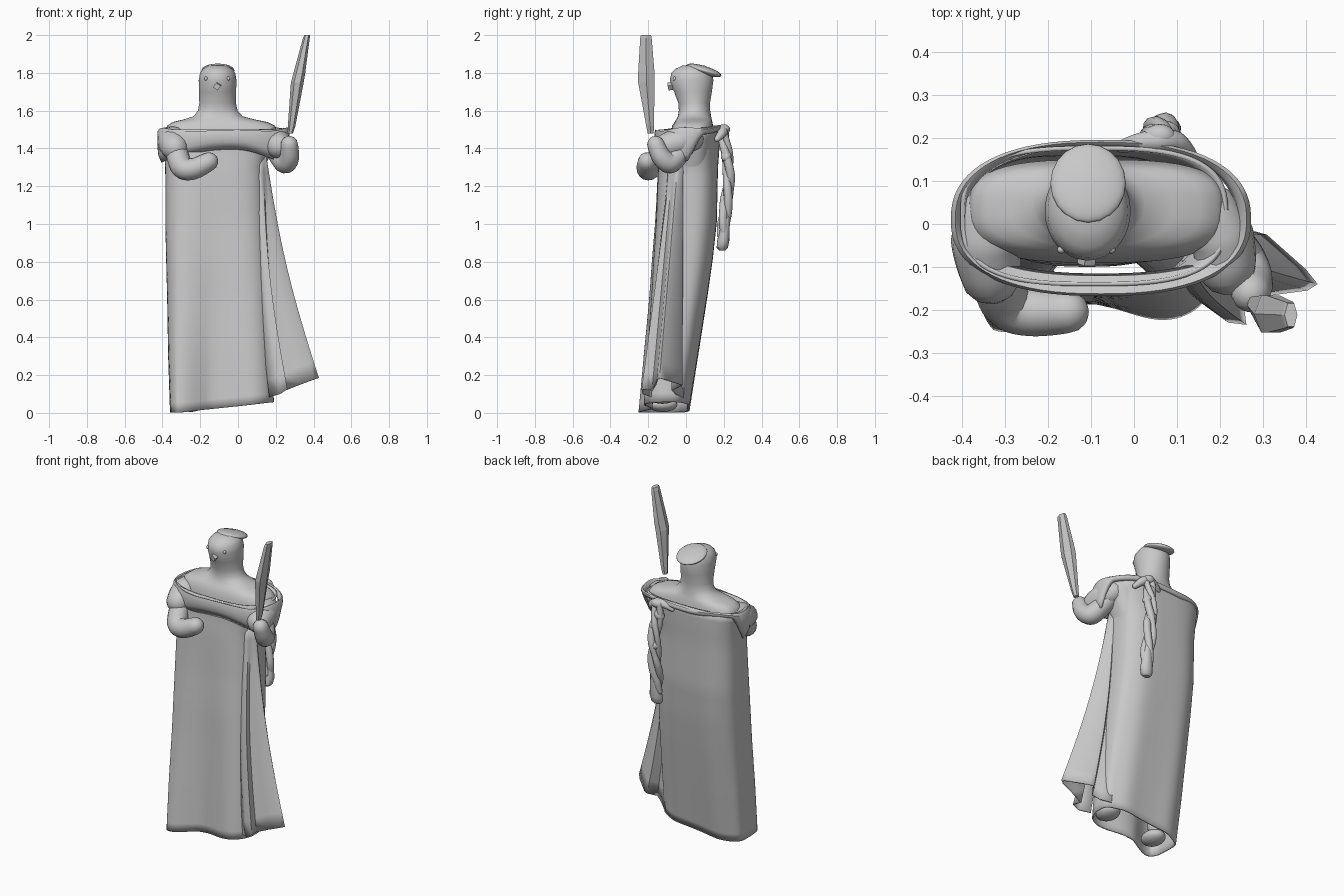
import bpy, bmesh, math, random
from mathutils import Vector

if "Cube" in bpy.data.objects:
    bpy.data.objects.remove(bpy.data.objects["Cube"])

random.seed(4)
grey = bpy.data.materials.new("plain grey")
grey.diffuse_color = (0.58, 0.58, 0.58, 1)
grey.use_nodes = True
grey.node_tree.nodes["Principled BSDF"].inputs["Base Color"].default_value = grey.diffuse_color
smooth = []


def finish(name, bm, soft=True):
    bmesh.ops.recalc_face_normals(bm, faces=bm.faces[:])
    me = bpy.data.meshes.new(name)
    bm.to_mesh(me)
    bm.free()
    me.materials.append(grey)
    ob = bpy.data.objects.new(name, me)
    bpy.context.collection.objects.link(ob)
    if soft:
        smooth.append(ob)
    return ob


def loft(name, rings, closed=True, caps=False, soft=True, thick=0):
    """Skin a list of point rings into one surface."""
    bm = bmesh.new()
    rows = [[bm.verts.new(p) for p in r] for r in rings]
    n = len(rows[0])
    for a, b in zip(rows, rows[1:]):
        for i in range(n if closed else n - 1):
            j = (i + 1) % n
            bm.faces.new((a[i], a[j], b[j], b[i]))
    if caps:
        bm.faces.new(rows[0])
        bm.faces.new(rows[-1])
    ob = finish(name, bm, soft)
    if thick:
        m = ob.modifiers.new("cloth thickness", "SOLIDIFY")
        m.thickness = thick
        m.offset = -1
    return ob


def oval(z, cx, cy, rx, ry, e=2.0, n=48):
    pts = []
    for i in range(n):
        a = 2 * math.pi * i / n
        c, s = math.cos(a), math.sin(a)
        pts.append(Vector((cx + rx * math.copysign(abs(c) ** (2 / e), c),
                           cy + ry * math.copysign(abs(s) ** (2 / e), s), z)))
    return pts


def sample(table, s):
    """Interpolate rows of a table by their first column."""
    for a, b in zip(table, table[1:]):
        if s <= b[0]:
            t = (s - a[0]) / (b[0] - a[0])
            return [p + (q - p) * t for p, q in zip(a[1:], b[1:])]
    return table[-1][1:]


def tube(name, pts, radii, sides=16, steps=6):
    """Smooth round-ended tube through points with a radius at each point."""
    P = [Vector(p) for p in pts]
    line = []
    for i in range(len(P) - 1):
        p0, p1, p2, p3 = P[max(i - 1, 0)], P[i], P[i + 1], P[min(i + 2, len(P) - 1)]
        for k in range(steps + (i == len(P) - 2)):
            t = k / steps
            q = 0.5 * (2 * p1 + (p2 - p0) * t + (2 * p0 - 5 * p1 + 4 * p2 - p3) * t * t
                       + (3 * p1 - p0 - 3 * p2 + p3) * t ** 3)
            line.append((q, radii[i] + (radii[i + 1] - radii[i]) * t))
    d0 = (line[0][0] - line[1][0]).normalized()
    d1 = (line[-1][0] - line[-2][0]).normalized()
    (q0, r0), (q1, r1) = line[0], line[-1]
    arcs = [math.radians(x) for x in (25, 50, 70, 85)]
    line = ([(q0 + d0 * r0 * math.sin(x), r0 * math.cos(x)) for x in reversed(arcs)] + line
            + [(q1 + d1 * r1 * math.sin(x), r1 * math.cos(x)) for x in arcs])
    rings, side = [], None
    for i, (q, r) in enumerate(line):
        d = (line[min(i + 1, len(line) - 1)][0] - line[max(i - 1, 0)][0]).normalized()
        side = d.orthogonal() if side is None else side - d * side.dot(d)
        side.normalize()
        up = d.cross(side)
        rings.append([q + r * (side * math.cos(2 * math.pi * k / sides)
                               + up * math.sin(2 * math.pi * k / sides)) for k in range(sides)])
    return loft(name, rings, caps=True)


def ball(name, loc, size, rot=(0, 0, 0)):
    bm = bmesh.new()
    bmesh.ops.create_uvsphere(bm, u_segments=20, v_segments=12, radius=1)
    ob = finish(name, bm)
    ob.location, ob.scale, ob.rotation_euler = loc, size, rot
    return ob


# Torso, neck and head in one turned shape: z, cx, cy, rx, ry, squareness
body = [(1.10, -.11, .01, .22, .11, 2.5), (1.30, -.10, .02, .24, .115, 2.8), (1.44, -.085, .03, .295, .12, 3),
        (1.49, -.085, .035, .30, .115, 3), (1.52, -.09, .035, .285, .108, 3), (1.54, -.095, .04, .25, .10, 2.8),
        (1.553, -.10, .042, .19, .094, 2.5), (1.57, -.105, .045, .13, .088, 2.2),
        (1.60, -.107, .045, .105, .083), (1.64, -.108, .043, .097, .084),
        (1.70, -.108, .037, .098, .10), (1.76, -.108, .03, .10, .115),
        (1.80, -.108, .03, .093, .108), (1.822, -.108, .035, .078, .09), (1.838, -.108, .04, .05, .06),
        (1.843, -.108, .04, .015, .02)]
loft("body_and_head", [oval(*r) for r in body], caps=True)

# Face and crest
for k, x in (("left", -.17), ("right", -.052)):
    ball(k + "_eye", (x, -.060, 1.77), (.009, .009, .011))
bm = bmesh.new()
bmesh.ops.create_cube(bm, size=.03)
beak = finish("beak", bm, False)
beak.location, beak.rotation_euler = (-.11, -.08, 1.73), (.2, math.radians(35), 0)
ball("crest", (-.107, .095, 1.813), (.088, .096, .024), (math.radians(-17), 0, 0))

# Robe: share of the way down, x min, x max, y min, y max
robe = [(0, -.405, .22, -.145, .182), (.07, -.39, .165, -.14, .178), (.14, -.385, .14, -.15, .17),
        (.33, -.385, .15, -.162, .165), (.47, -.38, .16, -.175, .143), (.6, -.375, .17, -.183, .115),
        (.8, -.37, .18, -.198, .068), (1, -.36, .19, -.21, .02)]
rows = []
for k in range(31):
    s = k / 30
    x0, x1, y0, y1 = sample(robe, s)
    ring = oval(0, (x0 + x1) / 2, (y0 + y1) / 2, (x1 - x0) / 2, (y1 - y0) / 2, 2.9, 96)
    for i, p in enumerate(ring):
        a = 2 * math.pi * i / 96
        p.z = 1.5 - (1.5 - (.003 + .11 * max(0, p.x + .3))) * s
        if a > math.pi:
            # front: two broad lobes over the legs, the outer one reaching further forward
            w = min(1, -1.8 * math.sin(a)) * s ** 1.3
            p.y -= w * (.024 * math.cos(2 * math.pi * (p.x - .10) / .43) + .01 * max(0, -p.x - .1))
            p.y -= min(1, -4 * math.sin(a)) * s ** 1.3 * .05 * max(0, min(1, (-p.x - .15) / .18))
        else:
            p.y += .005 * s * math.sin(7 * a) * math.sin(a)
            p.z += .02 * (1 - s) ** 8 * math.sin(a)
    rows.append(ring)
loft("robe", rows, thick=.01)

# Pleated cloth falling at the side, from a narrow gather to a zigzag hem
hem = [(.165, -.19, .085), (.22, -.23, .10), (.262, -.235, .125), (.255, -.18, .12), (.33, -.165, .15),
       (.405, -.155, .178), (.428, -.14, .185), (.40, -.105, .175), (.31, -.025, .15), (.285, -.018, .145),
       (.25, -.07, .12), (.21, -.05, .10), (.16, -.01, .08)]
gather = [(.115 + .035 * math.sin(math.pi * i / 12), -.09 + .10 * i / 12, 1.36) for i in range(13)]
rows = []
for k in range(15):
    s = k / 14
    rows.append([Vector(g).lerp(Vector(h), s) + Vector((-.03 * math.sin(math.pi * s), 0, 0))
                 for g, h in zip(gather, hem)])
loft("side_pleats", rows, closed=False, thick=.008)

# Rolled band around the neckline, deep over the arms and thin across the back
rows = []
for f, z, drop in ((.90, 1.45, 0), (.93, 1.49, 0), (.97, 1.508, 0), (1, 1.49, 0),
                   (1.0, 1.465, .05), (.985, 1.445, .08), (.94, 1.425, .095)):
    ring = oval(z, -.077, .01, .35 * f, .178 * f, 2.4, 72)
    for i, p in enumerate(ring):
        a = 2 * math.pi * i / 72
        sn = math.sin(a)
        back = max(0, min(1, sn * 2.5))
        p.z -= drop * math.cos(a) ** 2 * (1 - back)
        p.z += (1.505 - p.z) * .6 * back + .014 * sn + .005 * math.sin(5 * a + 9 * f)
        if f < .96 and z > 1.44 and sn < 0:
            p.y += .035 * -sn
        if sn > 0:
            p.y += .008 * sn
        elif z < 1.43:
            # lower edge melts into the robe front
            p.y += .012 * -sn
            p.z -= .02 * -sn
    rows.append(ring)
loft("shoulder_band", rows, thick=.008)

# Sleeves and bent arms
tube("left_sleeve", [(-.335, .03, 1.45), (-.345, -.04, 1.435), (-.335, -.115, 1.405)], [.07, .082, .072])
tube("right_sleeve", [(.18, .03, 1.45), (.205, -.03, 1.435), (.215, -.095, 1.415)], [.065, .075, .07])
tube("left_arm", [(-.34, .0, 1.44), (-.325, -.11, 1.38), (-.295, -.185, 1.30), (-.235, -.205, 1.293),
                  (-.155, -.205, 1.33)], [.06, .06, .06, .057, .05])
tube("right_arm", [(.18, .0, 1.43), (.215, -.04, 1.37), (.25, -.085, 1.325), (.272, -.13, 1.355),
                   (.272, -.16, 1.42)], [.058, .058, .058, .052, .046])

# Faceted paddle held upright: z, cx, cy, half x, half y
paddle = [(1.48, .277, -.187, .014, .018), (1.52, .284, -.19, .02, .024), (1.75, .314, -.21, .034, .05),
          (1.80, .325, -.21, .031, .05), (1.985, .362, -.212, .018, .035), (2.0, .366, -.212, .015, .031)]
loft("paddle", [oval(*r, n=6) for r in paddle], caps=True, soft=False)

# Knotted cord hanging down the back
for k in range(3):
    pts = []
    for i in range(10):
        t = i / 9
        ang = k * 2.1 + 7 * t
        pts.append((.055 + .014 * t + .024 * math.cos(ang), .195 + .03 * math.sin(math.pi * min(1, t * 1.1))
                    + .014 * math.sin(ang), 1.5 - .56 * t))
    tube("cord_strand_%d" % (k + 1), pts,
         [.016 + .008 * random.random() for _ in pts], 10, 4)
tube("neckline_knot", [(-.03, .18, 1.475), (.01, .19, 1.495), (.06, .195, 1.50), (.10, .19, 1.48),
                       (.13, .165, 1.45)], [.014, .022, .028, .025, .016], 12)
for z, x, y in ((1.50, .06, .205), (1.43, .045, .205), (1.36, .075, .212), (1.24, .06, .225)):
    ball("knot", (x, y, z), (.036, .028, .027), (0, random.uniform(-.8, .8), 0))
# Flattened end of the cord
loft("cord_tail", [oval(*r, n=16) for r in ((1.10, .068, .215, .018, .016), (1.0, .075, .208, .028, .024),
                                          (.91, .072, .197, .04, .032), (.875, .068, .192, .036, .03),
                                          (.86, .066, .192, .02, .016))], caps=True)

# Legs and feet under the robe
for k, x, z in (("left", -.25, .045), ("right", .09, .088)):
    tube(k + "_leg", [(x * .6 - .05, 0, 1.1), (x * .8 - .02, -.04, .6), (x, -.10, z + .05)], [.08, .07, .05])
    ball(k + "_foot", (x, -.125, z), (.065, .08, .04))

# Smooth shading with crisp edges
bpy.ops.object.select_all(action="DESELECT")
for ob in smooth:
    ob.select_set(True)
bpy.context.view_layer.objects.active = smooth[0]
bpy.ops.object.shade_smooth_by_angle(angle=math.radians(40))
